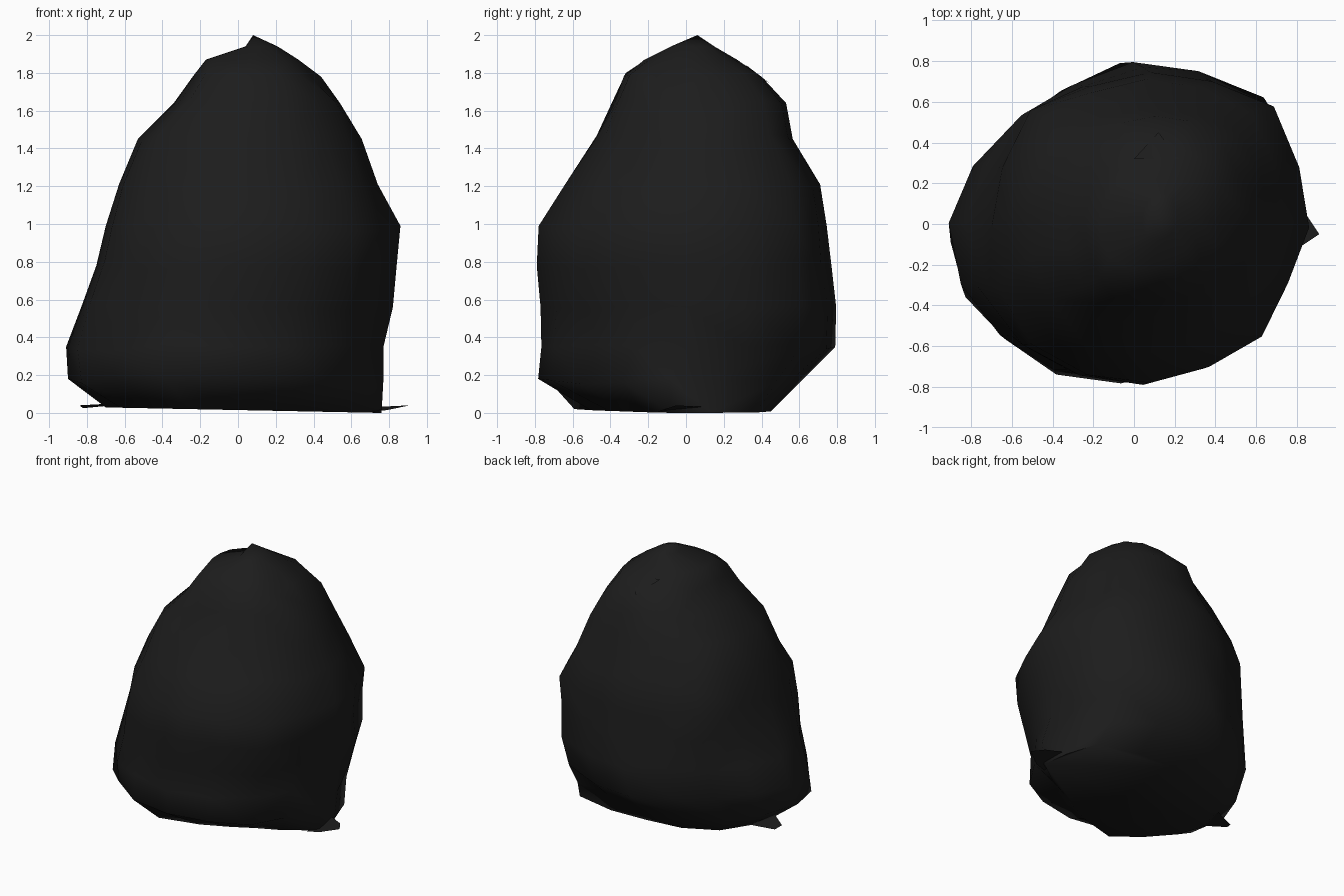
import bpy, bmesh, math, random
from mathutils import Vector

if "Cube" in bpy.data.objects:
    bpy.data.objects.remove(bpy.data.objects["Cube"])

random.seed(7)
mat = bpy.data.materials.new("near black")
mat.diffuse_color = (0.012, 0.012, 0.012, 1)
mat.use_nodes = True
mat.node_tree.nodes["Principled BSDF"].inputs["Base Color"].default_value = mat.diffuse_color

# Ring table: z, left x, right x, front y, back y
RINGS = [
    (0.02, -0.70, 0.76, -0.60, 0.45),
    (0.18, -0.90, 0.77, -0.80, 0.62),
    (0.35, -0.91, 0.77, -0.78, 0.79),
    (0.56, -0.83, 0.82, -0.77, 0.795),
    (0.78, -0.75, 0.84, -0.79, 0.77),
    (0.99, -0.70, 0.86, -0.78, 0.745),
    (1.21, -0.63, 0.74, -0.64, 0.71),
    (1.45, -0.53, 0.655, -0.48, 0.565),
    (1.64, -0.34, 0.54, -0.40, 0.53),
    (1.78, -0.24, 0.44, -0.33, 0.40),
    (1.87, -0.17, 0.32, -0.22, 0.27),
    (1.94, 0.04, 0.21, -0.08, 0.15),
]
SEG = 16
# Radial bulge per direction (counter-clockwise from +x): base up to top
BULGE = [
    (0.02, (1, 1.05, 1.22, 1.08, 1, 1.05, 1.05, 1.0, 1, .98, .97, 1.08, .82, .69, .67, .78)),
    (0.18, (1, 1.03, 1.14, 1.04, 1, .95, .90, .94, 1, 1.0, .96, 1.0, .98, .95, .94, .92)),
    (0.35, (1, 1.03, 1.10, 1.02, 1, .89, .88, .93, 1, 1.0, .98, 1.0, 1, .98, .98, .94)),
    (0.95, (1, 1.02, 1.09, 1.02, 1, .98, 1.06, 1.0, 1, 1.04, 1.07, 1.04, 1, .98, 1.0, .95)),
    (1.50, (1, 1.02, 1.08, 1.02, 1, 1.0, 1.03, 1.0, 1, 1.06, 1.12, 1.06, 1, .97, .98, .98)),
    (2.00, (1, 1.0, 1.03, 1.0, 1, .95, .90, .96, 1, 1.06, 1.12, 1.06, 1, .98, 1.0, 1.0)),
]
# Dents: centre, radius, depth
DENTS = [
    (Vector((-0.15, -0.72, 0.36)), 0.24, 0.025),
    (Vector((0.10, -0.40, 1.60)), 0.16, 0.03),
]


def bulge(z, i):
    for (z0, t0), (z1, t1) in zip(BULGE, BULGE[1:]):
        if z <= z1:
            t = (z - z0) / (z1 - z0)
            return t0[i] * (1 - t) + t1[i] * t


def finish(name, bm, angle):
    bmesh.ops.recalc_face_normals(bm, faces=bm.faces)
    me = bpy.data.meshes.new(name)
    bm.to_mesh(me)
    bm.free()
    me.materials.append(mat)
    ob = bpy.data.objects.new(name, me)
    bpy.context.collection.objects.link(ob)
    bpy.ops.object.select_all(action='DESELECT')
    ob.select_set(True)
    bpy.context.view_layer.objects.active = ob
    bpy.ops.object.shade_smooth_by_angle(angle=math.radians(angle))
    return ob


# Crumpled main body lofted through the rings
bm = bmesh.new()
loops = []
for k, (z, l, r, f, b) in enumerate(RINGS):
    cx, cy, hx, hy = (l + r) / 2, (f + b) / 2, (r - l) / 2, (b - f) / 2
    loop = []
    for i in range(SEG):
        a = 2 * math.pi * i / SEG
        s, zz = bulge(z, i), z
        if i % 4:
            s *= random.uniform(0.985, 1.012)
            if 0 < k < len(RINGS) - 2:
                zz += random.uniform(-0.03, 0.03)
        p = Vector((cx + hx * s * math.cos(a), cy + hy * s * math.sin(a), zz))
        if k == 0:
            p.z = max(0, 0.015 - 0.02 * p.x)
        for c, rad, depth in DENTS:
            w = max(0, 1 - (p - c).length / rad)
            p -= Vector((p.x, p.y, 0)).normalized() * depth * w
        loop.append(bm.verts.new(p))
    loops.append(loop)
for k in range(len(loops) - 1):
    for i in range(SEG):
        j = (i + 1) % SEG
        q = (loops[k][i], loops[k][j], loops[k + 1][j], loops[k + 1][i])
        # alternate diagonals for a creased look
        if random.random() < 0.5:
            bm.faces.new((q[0], q[1], q[2]))
            bm.faces.new((q[0], q[2], q[3]))
        else:
            bm.faces.new((q[0], q[1], q[3]))
            bm.faces.new((q[1], q[2], q[3]))
bm.faces.new(loops[0][::-1])
peak = bm.verts.new((0.08, 0.06, 2.0))
for i in range(SEG):
    bm.faces.new((loops[-1][i], loops[-1][(i + 1) % SEG], peak))
finish("crumpled_body", bm, 70)


# Loose folds of skin
def fold(name, pts):
    fb = bmesh.new()
    fb.faces.new([fb.verts.new(p) for p in pts])
    finish(name, fb, 30)


fold("right_base_fold", [(0.70, -0.15, 0.005), (0.79, -0.13, 0.015),
                         (0.91, -0.05, 0.04), (0.85, 0.04, 0.035), (0.70, 0.12, 0.03)])
fold("left_base_fold", [(-0.66, -0.12, 0.05), (-0.84, 0.02, 0.04),
                        (-0.82, 0.08, 0.025), (-0.66, 0.14, 0.04)])
fold("back_top_fold", [(0.0, 0.32, 1.84), (0.22, 0.32, 1.83), (0.12, 0.45, 1.74)])
